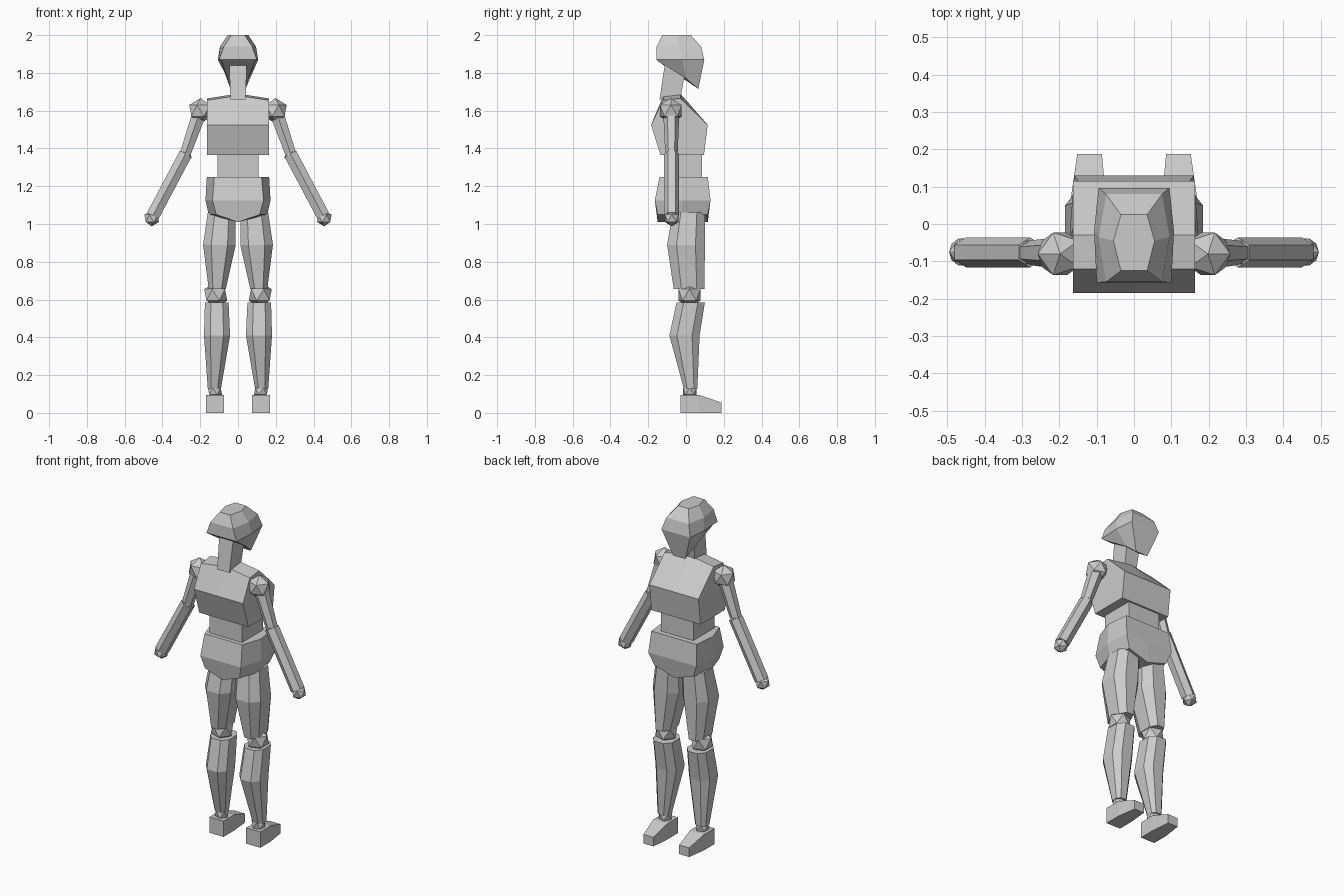
import bpy, bmesh, math
from mathutils import Vector, Matrix

cube = bpy.data.objects.get("Cube")
if cube:
    bpy.data.objects.remove(cube, do_unlink=True)

GREY = (0.6, 0.6, 0.6, 1)
grey = bpy.data.materials.new("light grey")
grey.use_nodes = True
grey.diffuse_color = GREY
grey.node_tree.nodes["Principled BSDF"].inputs["Base Color"].default_value = GREY


def finish(name, bm, paired):
    bmesh.ops.recalc_face_normals(bm, faces=bm.faces)
    mesh = bpy.data.meshes.new(name)
    bm.to_mesh(mesh)
    bm.free()
    mesh.materials.append(grey)
    ob = bpy.data.objects.new(name, mesh)
    bpy.context.collection.objects.link(ob)
    if paired:
        ob.modifiers.new("both sides", 'MIRROR')
    return ob


def loft(name, rings, paired=False):
    """Skin closed rings of points and cap both ends."""
    bm = bmesh.new()
    loops = [[bm.verts.new(p) for p in ring] for ring in rings]
    n = len(loops[0])
    for a, b in zip(loops, loops[1:]):
        for i in range(n):
            j = (i + 1) % n
            bm.faces.new((a[i], a[j], b[j], b[i]))
    bm.faces.new(loops[0])
    bm.faces.new(loops[-1])
    return finish(name, bm, paired)


def box_ring(x0, x1, y0, y1, z):
    return [(x0, y0, z), (x1, y0, z), (x1, y1, z), (x0, y1, z)]


def oct_ring(x0, x1, y0, y1, z):
    """Eight-sided limb section fitted to an x and y range."""
    cx, cy, hx, hy = (x0 + x1) / 2, (y0 + y1) / 2, (x1 - x0) / 2, (y1 - y0) / 2
    return [(cx + hx * a, cy + hy * b, z) for a, b in
            ((1, .5), (.5, 1), (-.5, 1), (-1, .5), (-1, -.5), (-.5, -1), (.5, -1), (1, -.5))]


def mirrored_ring(half):
    """Close a right-hand half outline across x = 0."""
    return half + [(-x, y, z) for x, y, z in reversed(half) if x > 0]


def joint(name, centre, radius):
    bm = bmesh.new()
    bmesh.ops.create_icosphere(bm, subdivisions=1, radius=radius,
                               matrix=Matrix.Translation(centre))
    finish(name, bm, True)


def rod(name, start, end, r0, r1):
    """Six-sided tapered arm segment."""
    a, b = Vector(start), Vector(end)
    axis = (b - a).normalized()
    v = Vector((0, 1, 0))
    u = v.cross(axis)
    rings = []
    for c, r in ((a, r0), (b, r1)):
        angles = [math.tau * i / 6 for i in range(6)]
        rings.append([c + r * (v * math.cos(t) + u * math.sin(t)) for t in angles])
    loft(name, rings, True)


# Head: six-sided rings ending in a forward chin
def head_ring(back, side, front):
    return [back, side, front] + [(-x, y, z) for x, y, z in (front, side, back)]


loft("head", [
    head_ring((.035, -.125, 2), (.055, -.045, 2), (.035, .025, 2)),
    head_ring((.075, -.155, 1.94), (.095, -.035, 1.94), (.075, .08, 1.94)),
    head_ring((.1, -.157, 1.87), (.107, -.02, 1.87), (.095, .097, 1.87)),
    head_ring((.085, -.145, 1.86), (.055, 0, 1.77), (.04, .065, 1.715)),
])

# Neck leaning forward
loft("neck", [box_ring(-.04, .04, -.14, -.03, 1.66),
              box_ring(-.047, .047, -.11, .005, 1.86)])

# Chest: side profile swept across with sloping shoulders
chest = [(-.185, 1.525), (-.135, 1.365), (.095, 1.365),
         (.115, 1.525), (-.03, 1.69), (-.12, 1.68)]
loft("chest", [[(x, y, z - (drop if z > 1.6 else 0)) for y, z in chest]
               for x, drop in ((-.163, .025), (0, 0), (.163, .025))])

loft("waist", [box_ring(-.108, .108, -.115, .085, 1.22),
               box_ring(-.108, .108, -.115, .085, 1.38)])

# Pelvis with a pointed lower edge
loft("pelvis", [
    mirrored_ring([(0, -.14, 1.25), (.125, -.14, 1.25), (.165, -.02, 1.25),
                   (.15, .115, 1.25), (0, .115, 1.25)]),
    mirrored_ring([(0, -.165, 1.125), (.135, -.165, 1.125), (.172, -.02, 1.125),
                   (.16, .13, 1.125), (0, .13, 1.125)]),
    mirrored_ring([(0, -.15, 1.01), (.115, -.15, 1.05), (.155, -.02, 1.05),
                   (.13, .115, 1.05), (0, .115, 1.01)]),
])

# Legs
loft("thighs", [oct_ring(.012, .16, -.07, .1, 1.06),
                oct_ring(.012, .185, -.1, .1, .89),
                oct_ring(.065, .155, -.065, .098, .655)], True)
joint("knees", (.118, .018, .625), .068)
loft("shins", [oct_ring(.05, .175, -.05, .1, .585),
               oct_ring(.042, .18, -.088, .072, .41),
               oct_ring(.09, .16, -.012, .06, .13)], True)
joint("ankles", (.122, .02, .115), .042)

# Feet: heel to toe sections
loft("feet", [[(c - w, y, 0), (c + w, y, 0), (c + w, y, h), (c - w, y, h)]
              for c, w, y, h in ((.122, .047, -.03, .095), (.122, .047, .07, .095),
                                 (.119, .033, .187, .055))], True)

# Arms
joint("shoulders", (.198, -.08, 1.6), .067)
rod("upper_arms", (.2, -.078, 1.6), (.278, -.077, 1.375), .043, .033)
joint("elbows", (.278, -.076, 1.365), .036)
rod("forearms", (.278, -.076, 1.37), (.45, -.076, 1.045), .04, .04)
joint("hands", (.457, -.075, 1.03), .043)
